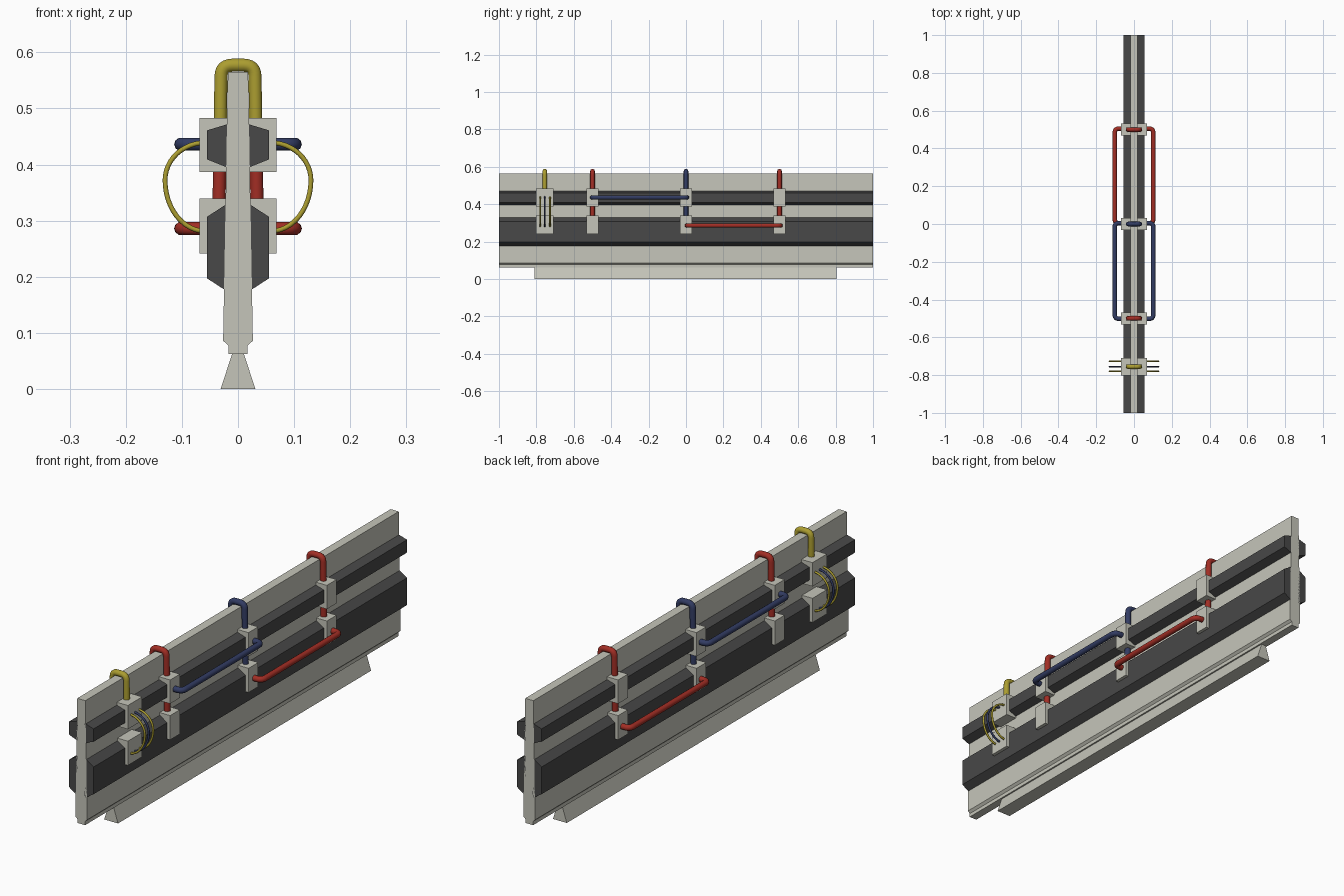
import bpy, bmesh, math
from mathutils import Vector

if "Cube" in bpy.data.objects:
    bpy.data.objects.remove(bpy.data.objects["Cube"])


def mat(name, rgb):
    m = bpy.data.materials.new(name)
    m.diffuse_color = (*rgb, 1)
    m.use_nodes = True
    m.node_tree.nodes["Principled BSDF"].inputs["Base Color"].default_value = m.diffuse_color
    return m


GREY = mat("pale_grey", (0.56, 0.56, 0.49))
DARK = mat("charcoal", (0.065, 0.065, 0.065))
RED = mat("red", (0.36, 0.027, 0.018))
BLUE = mat("navy", (0.032, 0.045, 0.125))
YELLOW = mat("yellow", (0.41, 0.34, 0.03))


def prism(name, profile, y0, y1, m):
    """Extrude an (x, z) profile along y."""
    bm = bmesh.new()
    face = bm.faces.new([bm.verts.new((x, y0, z)) for x, z in profile])
    ext = bmesh.ops.extrude_face_region(bm, geom=[face])
    verts = [v for v in ext["geom"] if isinstance(v, bmesh.types.BMVert)]
    bmesh.ops.translate(bm, verts=verts, vec=(0, y1 - y0, 0))
    bmesh.ops.recalc_face_normals(bm, faces=bm.faces[:])
    me = bpy.data.meshes.new(name)
    bm.to_mesh(me)
    bm.free()
    me.materials.append(m)
    ob = bpy.data.objects.new(name, me)
    bpy.context.collection.objects.link(ob)
    return ob


def symmetric(half):
    return half + [(-x, z) for x, z in reversed(half)]


def rounded(points, r, steps=6):
    """Round the inner corners of a path."""
    pts = [Vector(p) for p in points]
    out = [pts[0]]
    for a, b, c in zip(pts, pts[1:], pts[2:]):
        p, q = b + (a - b).normalized() * r, b + (c - b).normalized() * r
        for i in range(steps + 1):
            t = i / steps
            out.append(p * (1 - t) ** 2 + b * (0.6 * 2 * t * (1 - t))
                       + (p + q) * (0.4 * t * (1 - t)) + q * t * t
                       + b * (0.2 * 2 * t * (1 - t)) if t in (0, 1)
                       else p * (1 - t) ** 2 + b * (2 * t * (1 - t)) + q * t * t)
    return out + [pts[-1]]


def tube(name, path, radius, m, sides=3):
    cu = bpy.data.curves.new(name, "CURVE")
    cu.dimensions = "3D"
    cu.bevel_depth = radius
    cu.bevel_resolution = sides
    cu.use_fill_caps = True
    sp = cu.splines.new("POLY")
    sp.points.add(len(path) - 1)
    for pt, co in zip(sp.points, path):
        pt.co = (*co, 1)
    cu.materials.append(m)
    ob = bpy.data.objects.new(name, cu)
    bpy.context.collection.objects.link(ob)
    bpy.ops.object.select_all(action="DESELECT")
    ob.select_set(True)
    bpy.context.view_layer.objects.active = ob
    bpy.ops.object.convert(target="MESH")
    bpy.ops.object.shade_smooth_by_angle(angle=math.radians(50))


# Wall panel with narrowed lower edge, and the flared foot
prism("wall_panel", symmetric([(0.018, 0.565), (0.0265, 0.086), (0.017, 0.077),
                               (0.017, 0.062)]), -1, 1, GREY)
prism("foot", symmetric([(0.010, 0.064), (0.031, 0.0)]), -0.81, 0.805, GREY)

BRACKETS = [(-0.755, 0.046), (-0.5, 0.031), (0.0, 0.031), (0.5, 0.031)]
for s, side in ((1, "right"), (-1, "left")):
    # Dark chamfered rails
    for name, prof in (
            ("upper_rail", [(0.015, 0.473), (0.055, 0.461), (0.055, 0.409), (0.015, 0.393)]),
            ("lower_rail", [(0.015, 0.333), (0.055, 0.307), (0.055, 0.197), (0.015, 0.171)])):
        prism(f"{side}_{name}", [(s * x, z) for x, z in prof], -1, 1, DARK)

    # Brackets clasping the rails
    for y, h in BRACKETS:
        for name, z0, z1 in (("upper_bracket", 0.387, 0.483), ("lower_bracket", 0.241, 0.339)):
            prof = [(0.015, z0), (0.0686, z0), (0.0686, z1), (0.015, z1)]
            prism(f"{side}_{name}", [(s * x, z) for x, z in prof], y - h, y + h, GREY)

    # Long pipes joining neighbouring brackets
    for name, y0, y1, z, m in (("blue_pipe", -0.502, 0.005, 0.436, BLUE),
                               ("red_pipe", 0.005, 0.505, 0.286, RED)):
        path = [(s * 0.06, y0, z), (s * 0.102, y0, z), (s * 0.102, y1, z), (s * 0.06, y1, z)]
        tube(f"{side}_{name}", rounded(path, 0.022), 0.0118, m)

    # Thin bowed wires between the end brackets
    for y, m in ((-0.780, YELLOW), (-0.755, BLUE), (-0.727, YELLOW)):
        path = []
        for i in range(25):
            a = math.pi / 2 - math.pi * i / 24
            dz = 0.067 if a > 0 else 0.091
            path.append((s * (0.058 + 0.072 * math.cos(a)), y, 0.372 + dz * math.sin(a)))
        tube(f"{side}_wire", path, 0.0043, m, 2)

# Staple pipes going over the top of the wall
for y, m, z in ((-0.755, YELLOW, 0.45), (-0.5, RED, 0.30), (0.0, BLUE, 0.30), (0.5, RED, 0.30)):
    xb = 0.030 + (0.577 - z) * 0.0155
    path = [(-xb, y, z), (-0.030, y, 0.577), (0.030, y, 0.577), (xb, y, z)]
    tube("top_staple", rounded(path, 0.02), 0.0122, m)
